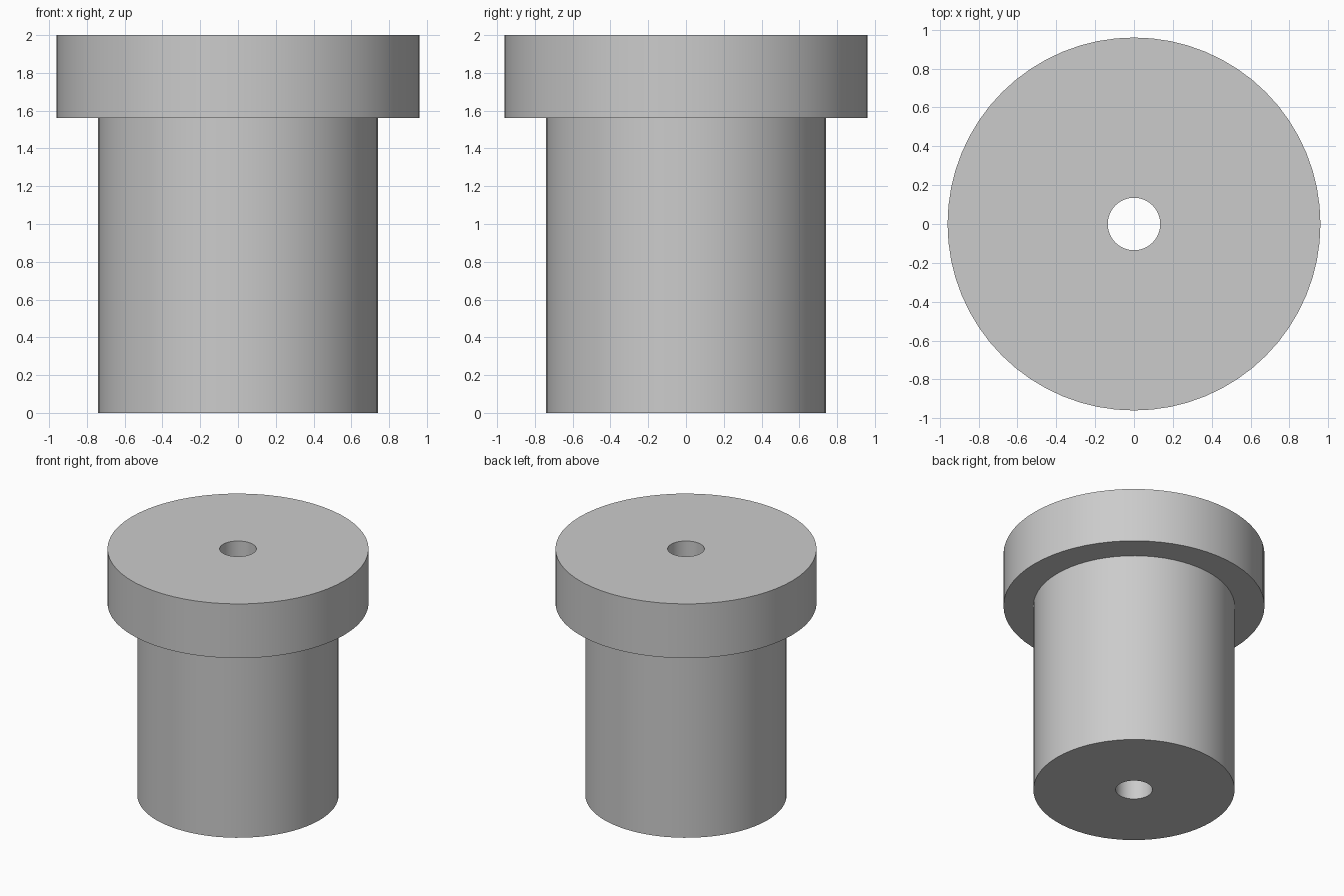
import bpy, bmesh, math
from mathutils import Vector

cube = bpy.data.objects.get("Cube")
if cube:
    bpy.data.objects.remove(cube, do_unlink=True)

SIDES = 64
HEAD_R, SHANK_R, BORE_R = 0.96, 0.74, 0.135
HEIGHT, SHOULDER_Z = 2.0, 1.56

# Plain grey metal
grey = bpy.data.materials.new("plain grey")
grey.use_nodes = True
colour = (0.6, 0.6, 0.6, 1.0)
grey.diffuse_color = colour
grey.node_tree.nodes["Principled BSDF"].inputs["Base Color"].default_value = colour

# Closed cross-section of the flanged bushing: shank, shoulder, head and bore
profile = [(BORE_R, 0), (SHANK_R, 0), (SHANK_R, SHOULDER_Z),
           (HEAD_R, SHOULDER_Z), (HEAD_R, HEIGHT), (BORE_R, HEIGHT)]

# Turn the section around the vertical axis
bm = bmesh.new()
verts = [bm.verts.new((r, 0, z)) for r, z in profile]
edges = [bm.edges.new((a, b)) for a, b in zip(verts, verts[1:] + verts[:1])]
bmesh.ops.spin(bm, geom=verts + edges, cent=Vector(), axis=Vector((0, 0, 1)),
               angle=math.tau, steps=SIDES, use_merge=True)
bmesh.ops.remove_doubles(bm, verts=bm.verts, dist=0.0001)
bmesh.ops.recalc_face_normals(bm, faces=bm.faces)

mesh = bpy.data.meshes.new("flanged_bushing")
bm.to_mesh(mesh)
bm.free()
mesh.materials.append(grey)
bushing = bpy.data.objects.new("flanged_bushing", mesh)
bpy.context.collection.objects.link(bushing)

# Smooth round walls with crisp rims
bpy.ops.object.select_all(action="DESELECT")
bushing.select_set(True)
bpy.context.view_layer.objects.active = bushing
bpy.ops.object.shade_smooth_by_angle(angle=math.radians(30))
